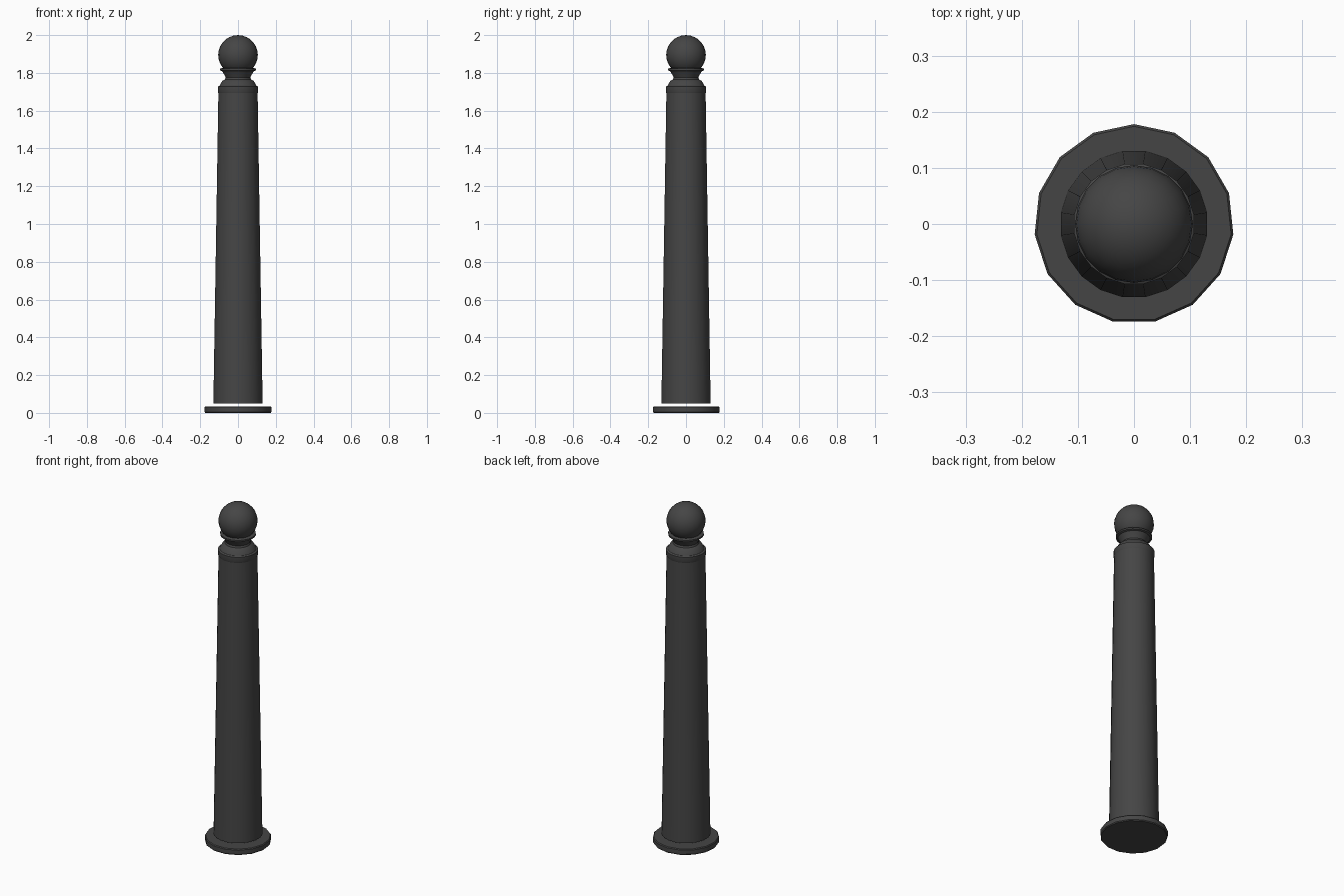
import bpy, bmesh, math

if "Cube" in bpy.data.objects:
    bpy.data.objects.remove(bpy.data.objects["Cube"])

def lathe(name, profile, sides, offset):
    """Revolve a (radius, z) profile around z, with flat end caps."""
    bm = bmesh.new()
    rings = []
    for r, z in profile:
        angles = [offset + 2 * math.pi * i / sides for i in range(sides)]
        rings.append([bm.verts.new((r * math.cos(a), r * math.sin(a), z)) for a in angles])
    for lo, hi in zip(rings, rings[1:]):
        for i in range(sides):
            j = (i + 1) % sides
            bm.faces.new((lo[i], lo[j], hi[j], hi[i]))
    bm.faces.new(rings[0][::-1])
    bm.faces.new(rings[-1])
    mesh = bpy.data.meshes.new(name)
    bm.to_mesh(mesh)
    bm.free()
    ob = bpy.data.objects.new(name, mesh)
    bpy.context.collection.objects.link(ob)
    finish(ob)
    return ob

def finish(ob):
    mat = bpy.data.materials.get("dark_iron")
    if not mat:
        mat = bpy.data.materials.new("dark_iron")
        mat.diffuse_color = (0.06, 0.06, 0.06, 1)
        mat.use_nodes = True
        mat.node_tree.nodes["Principled BSDF"].inputs["Base Color"].default_value = mat.diffuse_color
    ob.data.materials.append(mat)
    bpy.ops.object.select_all(action='DESELECT')
    ob.select_set(True)
    bpy.context.view_layer.objects.active = ob
    bpy.ops.object.shade_smooth_by_angle(angle=math.radians(35))

# Low flange, separated from the shaft by a thin gap
lathe("base_flange", [(0.174, 0), (0.178, 0.005), (0.178, 0.03), (0.174, 0.035)],
      15, math.pi / 2)

# Tapered shaft
lathe("shaft", [(0.132, 0.05), (0.105, 1.70)], 20, math.radians(9))

# Collar, waisted neck and the lip under the ball
lathe("collar_and_neck", [
    (0.104, 1.69), (0.108, 1.70), (0.108, 1.727), (0.098, 1.732), (0.085, 1.757),
    (0.070, 1.765), (0.066, 1.775), (0.075, 1.793), (0.085, 1.809),
    (0.096, 1.813), (0.096, 1.822), (0.085, 1.826)], 20, math.radians(9))

# Ball finial
bpy.ops.mesh.primitive_uv_sphere_add(segments=20, ring_count=14, radius=0.105,
                                     location=(0, 0, 1.895))
ball = bpy.context.object
ball.name = "ball_finial"
finish(ball)
